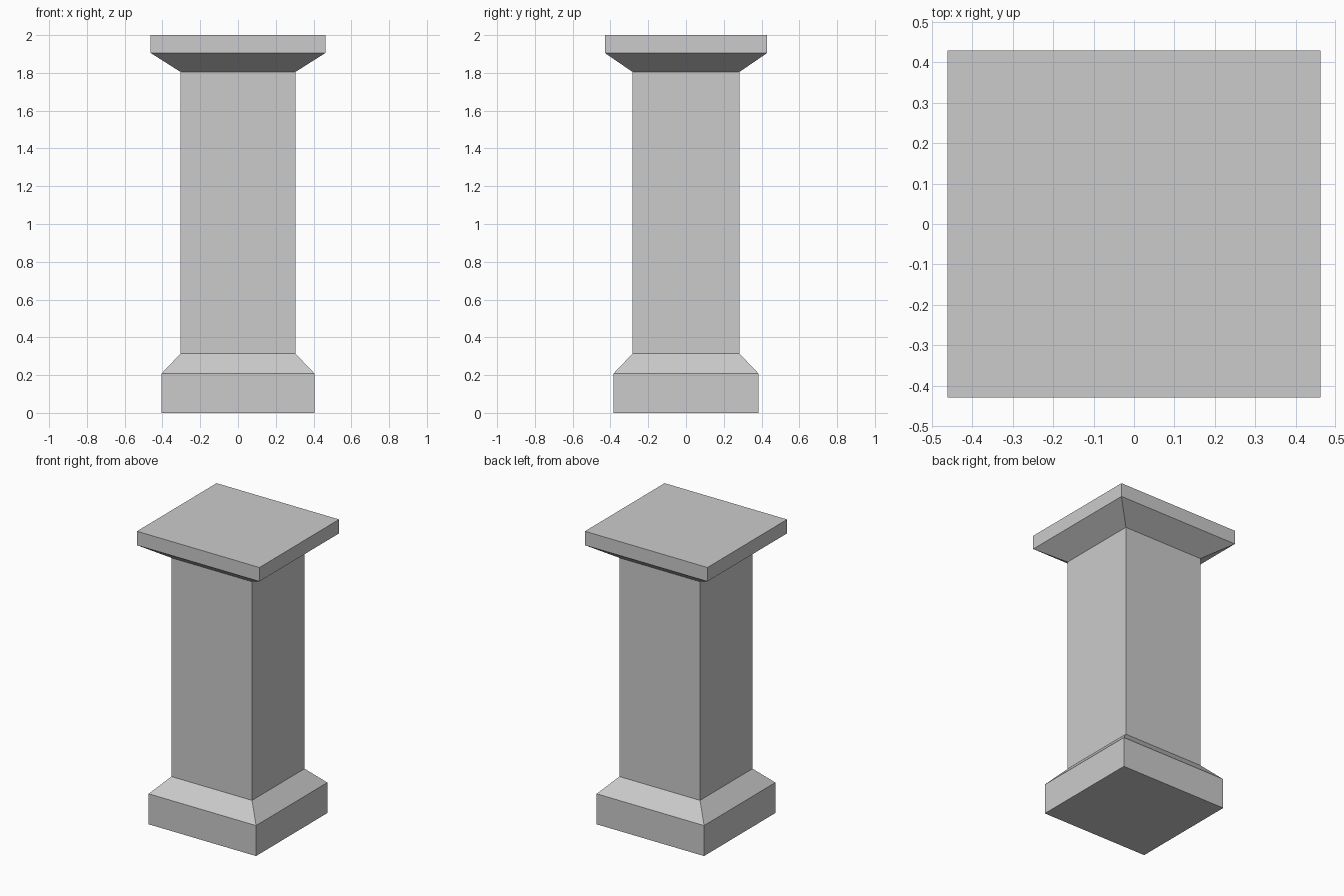
import bpy, bmesh

if "Cube" in bpy.data.objects:
    bpy.data.objects.remove(bpy.data.objects["Cube"])

# Pedestal profile: (half width x, half depth y, height z), bottom to top
PROFILE = [
    (0.405, 0.384, 0.0),    # plinth bottom
    (0.405, 0.384, 0.208),  # plinth top
    (0.304, 0.283, 0.314),  # shaft bottom
    (0.304, 0.283, 1.805),  # shaft top
    (0.462, 0.429, 1.905),  # cap slab bottom
    (0.462, 0.429, 2.0),    # cap slab top
]

bm = bmesh.new()

# Rectangular cross-sections
rings = [[bm.verts.new((sx * x, sy * y, z))
          for sx, sy in ((-1, -1), (1, -1), (1, 1), (-1, 1))]
         for x, y, z in PROFILE]

# Walls between neighbouring sections
for low, high in zip(rings, rings[1:]):
    for i in range(4):
        j = (i + 1) % 4
        bm.faces.new((low[i], low[j], high[j], high[i]))

# Closed bottom and top
bm.faces.new(rings[0][::-1])
bm.faces.new(rings[-1])

mesh = bpy.data.meshes.new("pedestal")
bm.to_mesh(mesh)
bm.free()
bpy.context.collection.objects.link(bpy.data.objects.new("pedestal", mesh))
